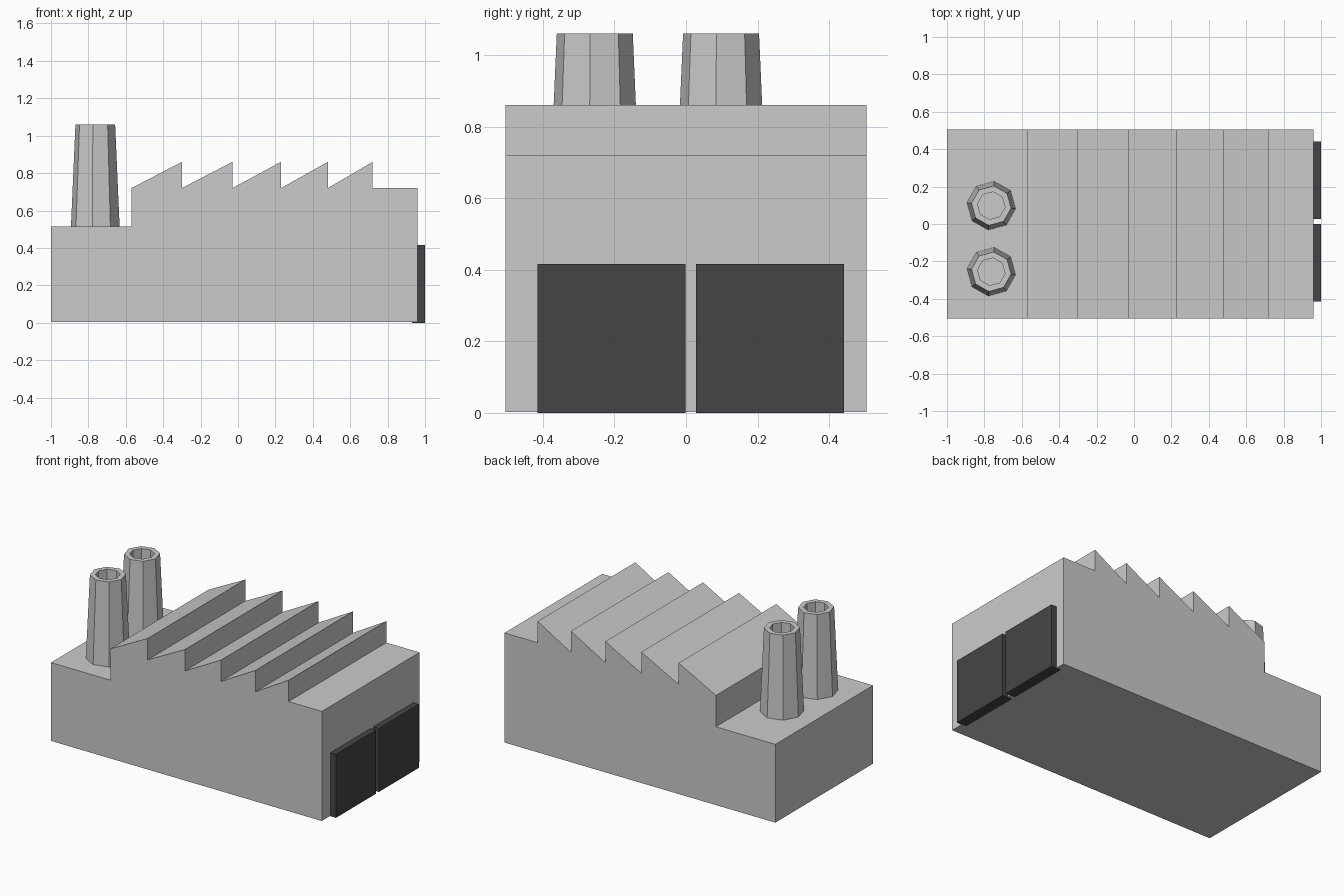
import bpy, bmesh
from math import sin, cos, radians, tau

if "Cube" in bpy.data.objects:
    bpy.data.objects.remove(bpy.data.objects["Cube"])


def make_object(name, bm, material=None):
    bmesh.ops.recalc_face_normals(bm, faces=bm.faces[:])
    mesh = bpy.data.meshes.new(name)
    bm.to_mesh(mesh)
    bm.free()
    obj = bpy.data.objects.new(name, mesh)
    bpy.context.collection.objects.link(obj)
    if material:
        mesh.materials.append(material)
    return obj


# Hall: side profile with sawtooth roof, extruded along y
ROOF, RIDGE, ANNEX = 0.72, 0.86, 0.515
BASE, HALF_DEPTH = 0.003, 0.505
profile = [(-1, BASE), (0.96, BASE), (0.96, ROOF)]
for x in (0.72, 0.48, 0.23, -0.03, -0.30):
    profile += [(x, ROOF), (x, RIDGE)]
profile += [(-0.57, ROOF), (-0.57, ANNEX), (-1, ANNEX)]
bm = bmesh.new()
face = bm.faces.new([bm.verts.new((x, -HALF_DEPTH, z)) for x, z in profile])
result = bmesh.ops.extrude_face_region(bm, geom=[face])
moved = [v for v in result["geom"] if isinstance(v, bmesh.types.BMVert)]
bmesh.ops.translate(bm, verts=moved, vec=(0, 2 * HALF_DEPTH, 0))
make_object("factory_hall", bm)


# Chimneys: tapered hollow octagonal tubes standing on the low roof
def chimney(name, cx, cy, sides=8, turn=radians(-7)):
    rings_rz = [(0.131, ANNEX), (0.107, 1.06), (0.074, 1.06), (0.074, ANNEX)]
    bm = bmesh.new()
    rings = []
    for r, z in rings_rz:
        angles = [turn + tau * i / sides for i in range(sides)]
        rings.append([bm.verts.new((cx + r * cos(a), cy + r * sin(a), z)) for a in angles])
    for k in range(4):
        a, b = rings[k], rings[(k + 1) % 4]
        for i in range(sides):
            j = (i + 1) % sides
            bm.faces.new((a[i], a[j], b[j], b[i]))
    make_object(name, bm)


chimney("chimney_front", -0.763, -0.255)
chimney("chimney_back", -0.763, 0.098)

# Loading doors: dark slabs on the right wall
dark = bpy.data.materials.new("dark_door")
dark.diffuse_color = (0.06, 0.06, 0.06, 1)
dark.use_nodes = True
dark.node_tree.nodes["Principled BSDF"].inputs["Base Color"].default_value = dark.diffuse_color
for name, y0, y1 in (("door_front", -0.415, -0.001), ("door_back", 0.028, 0.442)):
    bm = bmesh.new()
    bmesh.ops.create_cube(bm, size=1)
    bmesh.ops.scale(bm, verts=bm.verts, vec=(0.07, y1 - y0, 0.416))
    bmesh.ops.translate(bm, verts=bm.verts, vec=(0.965, (y0 + y1) / 2, 0.208))
    make_object(name, bm, dark)
